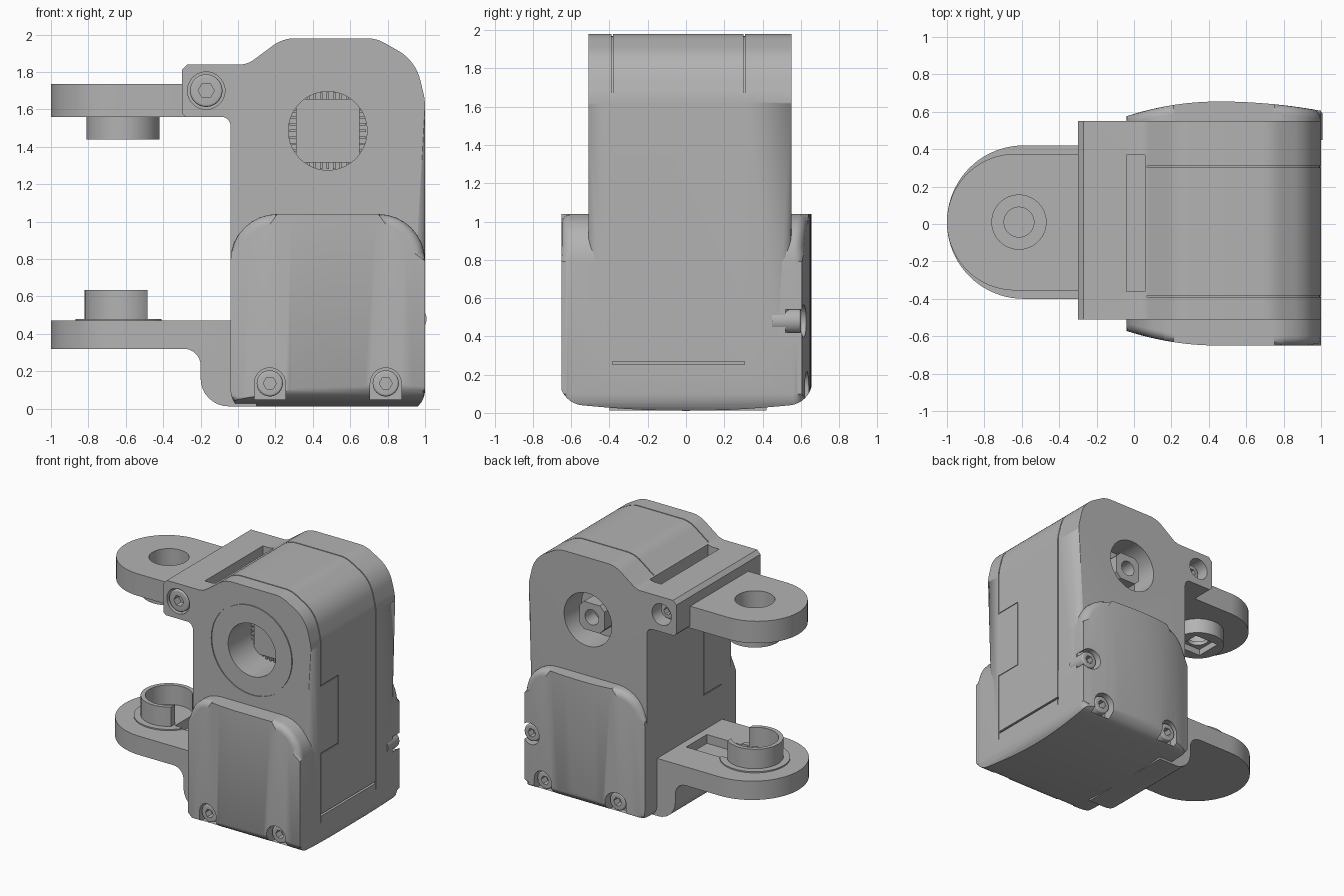
import bpy, bmesh, math
from mathutils import Vector

if "Cube" in bpy.data.objects:
    bpy.data.objects.remove(bpy.data.objects["Cube"], do_unlink=True)

grey = bpy.data.materials.new("plain grey")
grey.use_nodes = True
grey.diffuse_color = (0.45, 0.45, 0.45, 1)
grey.node_tree.nodes["Principled BSDF"].inputs["Base Color"].default_value = (0.45, 0.45, 0.45, 1)


def rounded(corners, steps=8):
    """Polygon from (u, v, radius) corners, each filleted by its radius."""
    out = []
    for i, (u, v, r) in enumerate(corners):
        p = Vector((u, v))
        if r == 0:
            out.append(p)
            continue
        a = (Vector(corners[i - 1][:2]) - p).normalized()
        b = (Vector(corners[(i + 1) % len(corners)][:2]) - p).normalized()
        half = a.angle(b) / 2
        start = p + a * (r / math.tan(half))
        centre = p + (a + b).normalized() * (r / math.sin(half))
        sweep = math.pi - 2 * half
        s = start - centre
        turn = 1 if a.x * b.y - a.y * b.x < 0 else -1
        for k in range(steps + 1):
            t = turn * sweep * k / steps
            out.append(centre + Vector((s.x * math.cos(t) - s.y * math.sin(t),
                                        s.x * math.sin(t) + s.y * math.cos(t))))
    return out


def circle(u, v, r, n=48):
    return [Vector((u + r * math.cos(2 * math.pi * i / n), v + r * math.sin(2 * math.pi * i / n)))
            for i in range(n)]


def prism(name, pts, axis, lo, hi, bevel=0, pick=None):
    """Extrude a polygon along an axis; optionally round chosen cap edges."""
    place = {"x": lambda u, v, d: (d, u, v), "y": lambda u, v, d: (u, d, v),
             "z": lambda u, v, d: (u, v, d)}[axis]
    bm = bmesh.new()
    ends = [[bm.verts.new(place(p[0], p[1], d)) for p in pts] for d in (lo, hi)]
    caps = [bm.faces.new(e) for e in ends]
    n = len(pts)
    for i in range(n):
        j = (i + 1) % n
        bm.faces.new((ends[0][i], ends[0][j], ends[1][j], ends[1][i]))
    if bevel:
        edges = [e for c in caps for e in c.edges
                 if pick is None or pick((e.verts[0].co + e.verts[1].co) / 2)]
        bmesh.ops.bevel(bm, geom=edges, offset=bevel, segments=5, profile=0.5,
                        affect="EDGES", clamp_overlap=False)
    bmesh.ops.recalc_face_normals(bm, faces=bm.faces)
    me = bpy.data.meshes.new(name)
    bm.to_mesh(me)
    bm.free()
    me.materials.append(grey)
    ob = bpy.data.objects.new(name, me)
    bpy.context.collection.objects.link(ob)
    return ob


def box(name, x, y, z):
    return prism(name, [(x[0], y[0]), (x[1], y[0]), (x[1], y[1]), (x[0], y[1])], "z", *z)


def cut(targets, cutter, mode="DIFFERENCE"):
    """Apply a boolean to each target, then discard the cutter."""
    for ob in targets:
        m = ob.modifiers.new("cut", "BOOLEAN")
        m.operation, m.solver, m.object = mode, "EXACT", cutter
        bpy.context.view_layer.objects.active = ob
        bpy.ops.object.modifier_apply(modifier=m.name)
    bpy.data.objects.remove(cutter, do_unlink=True)


def screw(name, x, z, y_in, y_out, r):
    head = prism(name, circle(x, z, r, 32), "y", *sorted((y_in, y_out)), 0.012,
                 lambda c: abs(c.y - y_out) < 0.001)
    deep = y_out + (y_in - y_out) * 0.6
    cut([head], prism("socket", circle(x, z, r * 0.5, 6), "y",
                      *sorted((deep, 2 * y_out - deep))))


# Upper housing with the clevis block
outline = rounded([(-.04, .4, 0), (-.04, 1.56, .05), (-.28, 1.56, 0), (-.3, 1.58, 0),
                   (-.3, 1.81, 0), (-.27, 1.84, 0), (.05, 1.84, .12), (.24, 1.98, .2),
                   (.74, 1.98, .2), (.95, 1.86, .25), (1, 1.65, .3), (1, .4, 0)])
body = prism("upper_housing", outline, "y", -.51, .55, .07,
             lambda c: c.x > .09 and c.z > .45)

# Lower housing: rounded block, bowed front and back, curved bottom
lower = prism("lower_housing",
              rounded([(-.04, -.02, .12), (1, -.02, .12), (1, 1.04, .25), (-.04, 1.04, .25)]),
              "y", -.65, .655, .05, lambda c: c.x > -.03)
bm = bmesh.new()
bm.from_mesh(lower.data)
for i in range(1, 16):
    bmesh.ops.bisect_plane(bm, geom=bm.verts[:] + bm.edges[:] + bm.faces[:],
                           plane_co=(-.04 + i * .065, 0, 0), plane_no=(1, 0, 0))
for v in bm.verts:
    bow = .5 if v.co.x < .45 else (.25 if v.co.y > 0 else 0)
    v.co.y *= 1 - bow * (v.co.x - .45) ** 2
bm.to_mesh(lower.data)
bm.free()
cut([lower], prism("belly", rounded([(-.66, 1.2, 0), (-.66, .05, .13), (0, -.009, 5),
                                     (.66, .05, .13), (.66, 1.2, 0)]), "x", -.5, 1.5), "INTERSECT")

# Round bores and ring groove
HX, HZ = .48, 1.485
cut([body], prism("front_bore", circle(HX, HZ, .21, 64), "y", -.7, -.2))
cut([body], prism("back_bore", circle(HX, HZ, .21, 64), "y", .33, .7))
ring = prism("ring_groove", circle(HX, HZ, .359, 72), "y", -.6, -.502)
cut([ring], prism("ring_core", circle(HX, HZ, .351, 72), "y", -.7, -.4))
cut([body], ring)

# Square drive plate with small teeth inside the front bore
q = .17
prism("drive_plate", [(HX - q, HZ - q), (HX + q, HZ - q), (HX + q, HZ + q), (HX - q, HZ + q)],
      "y", -.24, -.15)
for i in range(-3, 4):
    for s in (-1, 1):
        o = i * .035
        box("tooth", (HX + o - .006, HX + o + .006), (-.23, -.19),
            sorted((HZ + s * q, HZ + s * .205)))
        box("tooth", sorted((HX + s * q, HX + s * .205)), (-.23, -.19),
            (HZ + o - .006, HZ + o + .006))

# Output boss inside the back bore
w, c = .11, .07
boss = prism("output_boss", [(HX + a, HZ + b) for a, b in
                             [(w, c), (c, w), (-c, w), (-w, c), (-w, -c), (-c, -w), (c, -w), (w, -c)]],
             "y", .3, .5)
cut([boss], prism("boss_hole", circle(HX, HZ, .06, 32), "y", .38, .7))

# Cable slot on top
cut([body], box("top_slot", (-.04, .06), (-.36, .37), (1.68, 2.2)))

# Cover seams over the top and down the sides
core = [((p.x - HX) * .988 + HX, (p.y - 1) * .988 + 1) for p in outline]
for y, spans in ((-.385, ((.2, .75), (1.29, 2.1))), (.305, ((.2, 2.1),))):
    for z in spans:
        slab = box("seam", (.07, 1.2), (y - .004, y + .004), z)
        cut([slab], prism("seam_core", core, "y", -1, 1))
        if z[0] < .4:
            cut([slab], box("seam_core", (0, .994), (-1, 1), (.1, .5)))
        cut([body, lower], slab)
for x in ((.994, 1.1), (-.14, -.034)):
    cut([body, lower], box("notch_side", x, (-.169, -.161), (.75, 1.29)))
    for z in (.75, 1.29):
        cut([body, lower], box("notch_end", x, (-.389, -.161), (z - .004, z + .004)))
cut([lower], box("side_slot", (.98, 1.1), (-.385, .305), (.252, .268)))

# Screws in their pockets
for side, xs in ((-1, (.17, .79)), (1, (.18, .82))):
    for x in xs:
        span = sorted((side * .54, side * .9))
        cut([lower], prism("pocket", circle(x, .135, .083, 32), "y", *span))
        cut([lower], box("pocket_foot", (x - .083, x + .083), span, (.05, .135)))
        screw("base_screw", x, .135, side * .5, side * .605, .07)
cut([lower], prism("edge_pocket", circle(.94, .48, .085, 32), "y", .52, .9))
screw("edge_screw", .94, .48, .45, .6, .068)
cut([body], prism("clevis_bore", circle(-.17, 1.7, .1), "y", -.7, -.44))
screw("clevis_screw", -.17, 1.7, -.4, -.505, .087)
cut([body], prism("clevis_bore", circle(-.17, 1.7, .085), "y", .43, .7))
screw("clevis_nut", -.17, 1.7, .4, .48, .06)


def arm(name, r, x_end, z):
    x0 = -1 + r
    pts = [(x_end, .01 - r)] + [(x0 - r * math.sin(t), .01 - r * math.cos(t))
                                for t in [math.pi * i / 40 for i in range(41)]] + [(x_end, .01 + r)]
    return prism(name, pts, "z", *z)


# Upper arm with its hollow boss
PX, PY = -.615, .01
upper_arm = arm("upper_arm", .365, -.28, (1.56, 1.735))
upper_boss = prism("upper_boss", circle(PX, PY, .195), "z", 1.44, 1.57, .012, lambda c: c.z < 1.5)
cut([upper_arm, upper_boss], prism("arm_hole", circle(PX, PY, .145), "z", 1.52, 1.9))
cut([upper_boss], prism("pin_hole", circle(PX, PY, .08), "z", 1.3, 1.9))
s = .105
cut([upper_boss], box("square_socket", (PX - s, PX + s), (PY - s, PY + s), (1.3, 1.49)))

# Lower arm, curved foot, and cable channel
lower_arm = arm("lower_arm", .41, -.02, (.32, .47))
cut([lower_arm], box("channel", (-.47, -.1), (PY - .13, PY + .13), (.4, .6)))
prism("arm_foot", rounded([(-.31, .33, 0), (-.31, .32, 0), (-.2, .32, .09), (-.2, .012, .15),
                           (.1, .012, 0), (.1, .33, 0)]), "y", -.4, .42)

# Split collar and washer on the lower arm
collar = prism("split_collar", circle(PX, PY, .205), "z", .46, .635)
cut([collar], prism("collar_bore", circle(PX, PY, .172), "z", .3, .8))
cut([collar], box("collar_gap", (-.485, 0), (-.5, .5), (.3, .8)))
washer = prism("washer", circle(PX, PY, .255), "z", .46, .48)
cut([washer], box("washer_gap", (-.41, 0), (-.5, .5), (.3, .8)))
cut([washer], box("washer_slot", (-.47, 0), (PY - .13, PY + .13), (.3, .8)))

# Smooth curved faces, keep hard edges
bpy.ops.object.select_all(action="DESELECT")
for ob in bpy.context.collection.objects:
    if ob.type == "MESH" and grey.name in ob.data.materials:
        ob.select_set(True)
        bpy.context.view_layer.objects.active = ob
bpy.ops.object.shade_smooth_by_angle(angle=math.radians(30))
